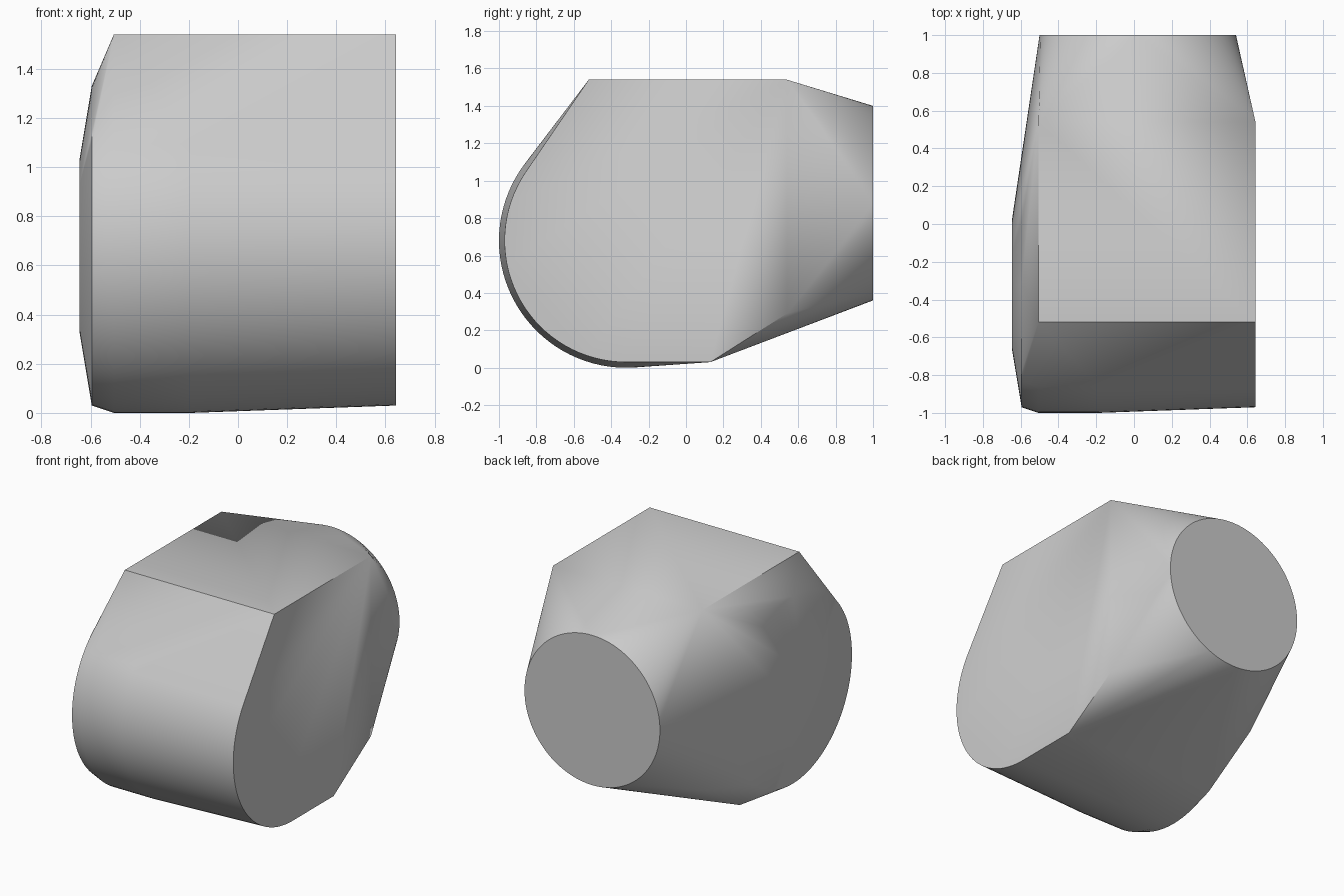
import bpy, bmesh
from math import sin, cos, tau, radians

cube = bpy.data.objects.get("Cube")
if cube:
    bpy.data.objects.remove(cube, do_unlink=True)

SEGMENTS = 96
bm = bmesh.new()


def side_disc(x, radius):
    """Ring facing sideways around the rounded front's axis."""
    for i in range(SEGMENTS):
        a = tau * i / SEGMENTS
        bm.verts.new((x, -0.32 + radius * cos(a), 0.68 + radius * sin(a)))


def back_disc(y, radius):
    """Ring facing backwards for the round rear end."""
    for i in range(SEGMENTS):
        a = tau * i / SEGMENTS
        bm.verts.new((0.02 + radius * cos(a), y, 0.88 + radius * sin(a)))


# Rounded front drum: bevelled on the right, narrowing slightly to the left
for x, radius in [(-0.645, 0.35), (-0.595, 0.65), (-0.505, 0.68),
                  (-0.19, 0.68), (0.643, 0.65)]:
    side_disc(x, radius)

# Box section: flat top and stepped underside
for x in (-0.505, 0.643):
    for y, z in [(-0.52, 1.54), (0.54, 1.54), (0.54, 0.29), (0.13, 0.03)]:
        bm.verts.new((x, y, z))

# Round rear end
back_disc(1.0, 0.52)

# Wrap everything in one taut skin
hull = bmesh.ops.convex_hull(bm, input=bm.verts[:])
loose = {g for g in hull["geom_interior"] + hull["geom_unused"]
         if isinstance(g, bmesh.types.BMVert)}
bmesh.ops.delete(bm, geom=list(loose), context='VERTS')
bmesh.ops.dissolve_limit(bm, angle_limit=radians(0.1),
                         verts=bm.verts[:], edges=bm.edges[:])
bmesh.ops.recalc_face_normals(bm, faces=bm.faces[:])

mesh = bpy.data.meshes.new("housing")
bm.to_mesh(mesh)
bm.free()
housing = bpy.data.objects.new("housing", mesh)
bpy.context.collection.objects.link(housing)

# Plain grey finish
grey = bpy.data.materials.new("light_grey")
grey.use_nodes = True
color = (0.6, 0.6, 0.6, 1.0)
grey.diffuse_color = color
grey.node_tree.nodes["Principled BSDF"].inputs["Base Color"].default_value = color
mesh.materials.append(grey)

# Smooth curves, crisp edges
bpy.ops.object.select_all(action='DESELECT')
housing.select_set(True)
bpy.context.view_layer.objects.active = housing
bpy.ops.object.shade_smooth_by_angle(angle=radians(30))
